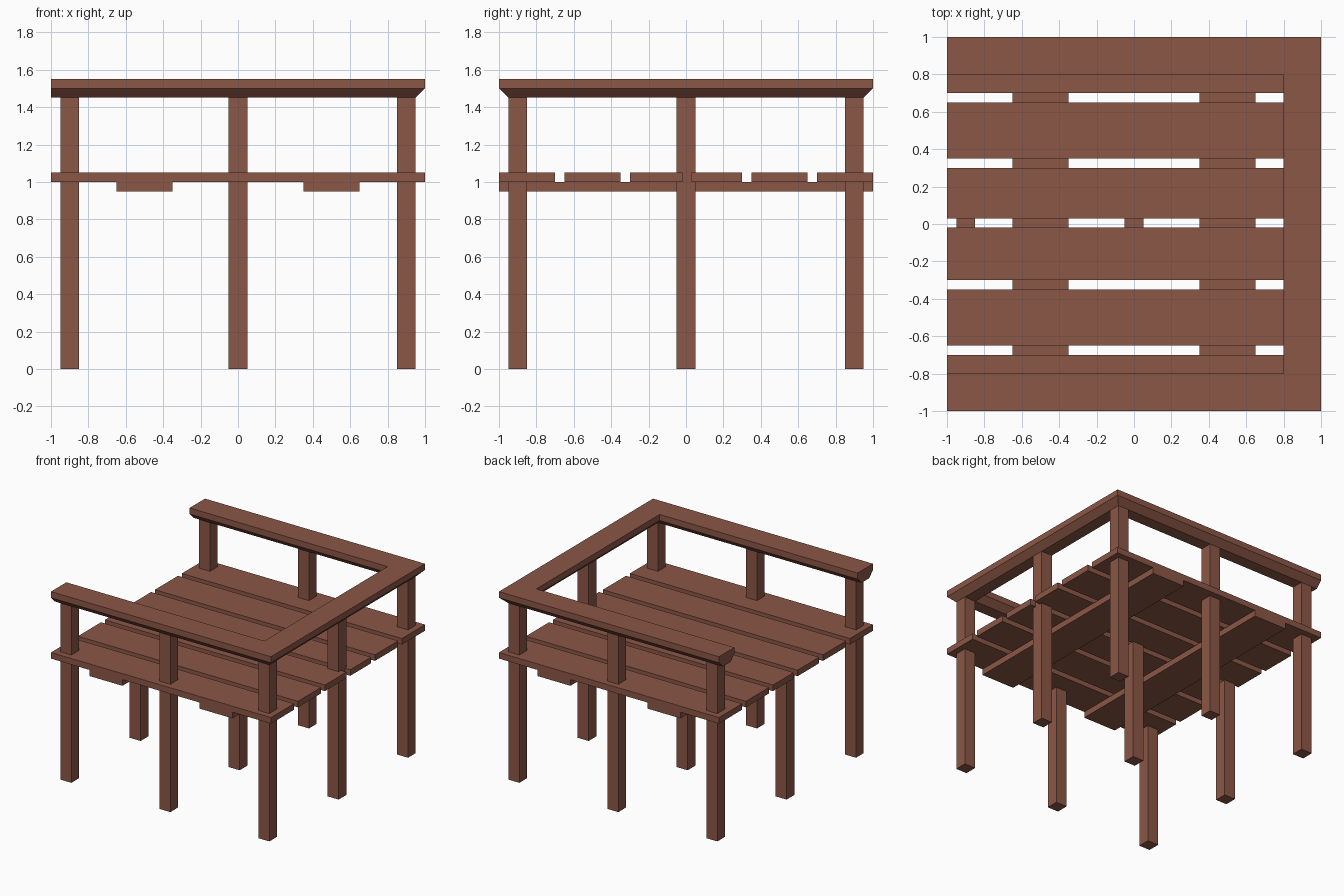
import bpy, bmesh

if "Cube" in bpy.data.objects:
    bpy.data.objects.remove(bpy.data.objects["Cube"])

wood = bpy.data.materials.new("brown_wood")
wood.diffuse_color = (0.26, 0.095, 0.062, 1)
wood.use_nodes = True
wood.node_tree.nodes["Principled BSDF"].inputs["Base Color"].default_value = wood.diffuse_color


def finish(bm, name):
    bmesh.ops.recalc_face_normals(bm, faces=bm.faces)
    mesh = bpy.data.meshes.new(name)
    bm.to_mesh(mesh)
    bm.free()
    mesh.materials.append(wood)
    obj = bpy.data.objects.new(name, mesh)
    bpy.context.collection.objects.link(obj)
    return obj


def box(name, x, y, z):
    bm = bmesh.new()
    bmesh.ops.create_cube(bm, size=1)
    for v in bm.verts:
        for i, (lo, hi) in enumerate((x, y, z)):
            v.co[i] = hi if v.co[i] > 0 else lo
    return finish(bm, name)


# Deck planks with narrow gaps
for y in ((-1, -0.7), (-0.65, -0.35), (-0.3, -0.02), (0.03, 0.3), (0.35, 0.65), (0.7, 1)):
    box("deck_plank", (-1, 1), y, (1.0, 1.05))

# Joists under the planks
for cx in (-0.5, 0.5):
    box("joist", (cx - 0.15, cx + 0.15), (-1, 1), (0.95, 1.0))

# Posts: the tall ones carry the rail, the two inner ones stop below the deck
for px in (-0.9, 0, 0.9):
    for py in (-0.9, 0, 0.9):
        tall = py != 0 or px > 0.5
        box("rail_post" if tall else "deck_post", (px - 0.05, px + 0.05),
            (py - 0.05, py + 0.05), (0, 1.45 if tall else 1.0))

# Mitred U-shaped handrail: profile of (distance inward, height), open at -x
profile = [(0, 1.55), (0, 1.5), (0.05, 1.45), (0.15, 1.45), (0.2, 1.5), (0.2, 1.55)]
bm = bmesh.new()
rings = []
for sx, sy in ((-1, -1), (1, -1), (1, 1), (-1, 1)):
    rings.append([bm.verts.new((1 - d if sx > 0 else -1, sy * (1 - d), z)) for d, z in profile])
n = len(profile)
for a, b in zip(rings, rings[1:]):
    for i in range(n):
        j = (i + 1) % n
        bm.faces.new((a[i], a[j], b[j], b[i]))
bm.faces.new(rings[0])
bm.faces.new(rings[-1])
finish(bm, "handrail")
